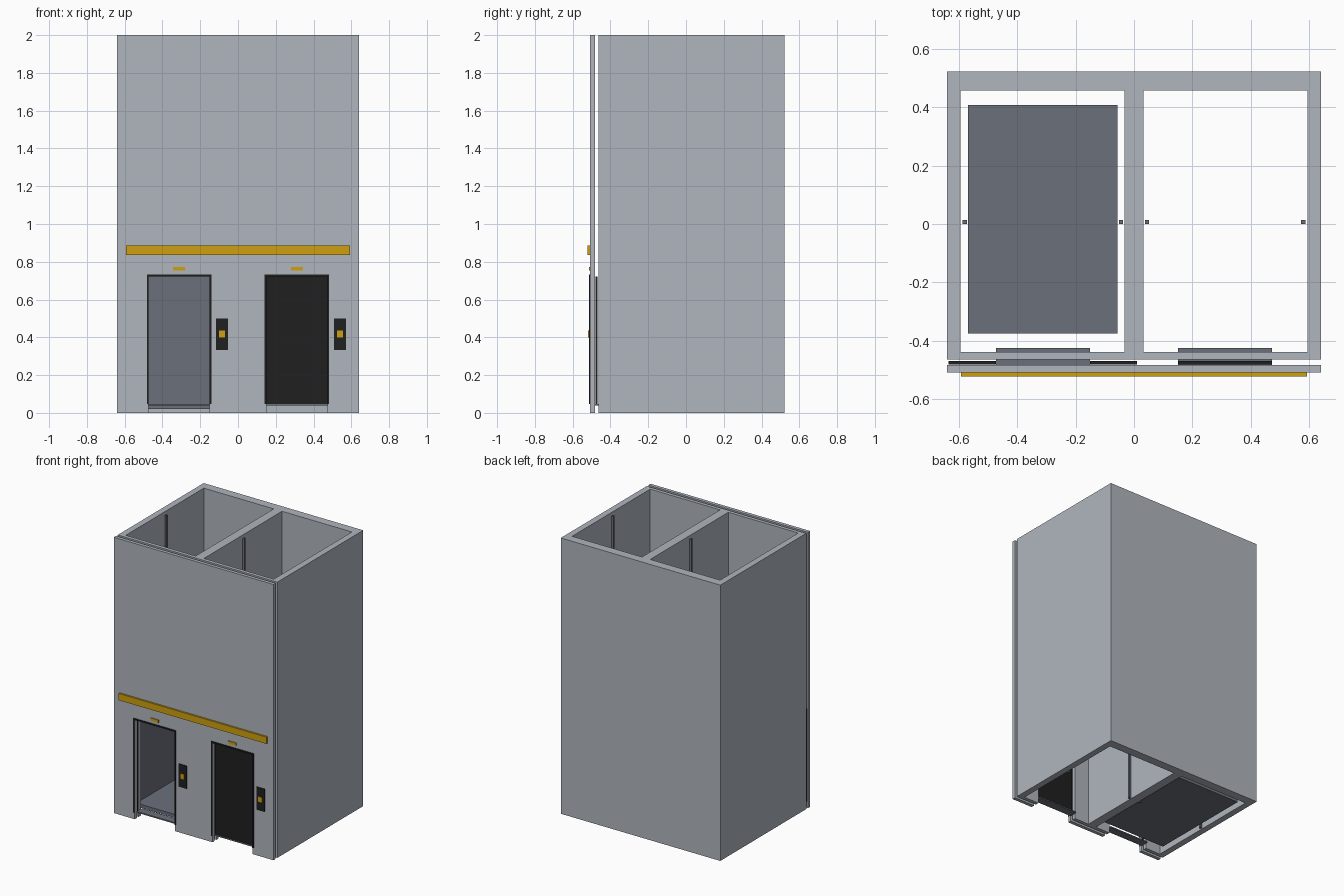
import bpy, bmesh

if "Cube" in bpy.data.objects:
    bpy.data.objects.remove(bpy.data.objects["Cube"])


def material(name, rgb):
    m = bpy.data.materials.new(name)
    m.diffuse_color = (*rgb, 1.0)
    m.use_nodes = True
    m.node_tree.nodes["Principled BSDF"].inputs["Base Color"].default_value = m.diffuse_color
    return m


CONCRETE = material("concrete_grey", (0.434, 0.468, 0.515))
SLATE = material("slate_metal", (0.147, 0.162, 0.198))
BLACK = material("black_metal", (0.014, 0.014, 0.014))
YELLOW = material("signal_yellow", (0.63, 0.352, 0.005))


def finish(name, bm, mat):
    bmesh.ops.recalc_face_normals(bm, faces=bm.faces)
    me = bpy.data.meshes.new(name)
    bm.to_mesh(me)
    bm.free()
    me.materials.append(mat)
    ob = bpy.data.objects.new(name, me)
    bpy.context.collection.objects.link(ob)
    return ob


def boxes(name, mat, *bounds):
    """One object from boxes given as (x0, x1, y0, y1, z0, z1)."""
    bm = bmesh.new()
    for x0, x1, y0, y1, z0, z1 in bounds:
        vs = bmesh.ops.create_cube(bm, size=1)["verts"]
        for v in vs:
            v.co = (x0 if v.co.x < 0 else x1,
                    y0 if v.co.y < 0 else y1,
                    z0 if v.co.z < 0 else z1)
    return finish(name, bm, mat)


def extrude_xz(name, mat, outline, y0, y1):
    """Front outline in x, z extruded through the depth."""
    bm = bmesh.new()
    face = bm.faces.new([bm.verts.new((x, y0, z)) for x, z in outline])
    ext = bmesh.ops.extrude_face_region(bm, geom=[face])["geom"]
    for v in ext:
        if isinstance(v, bmesh.types.BMVert):
            v.co.y = y1
    return finish(name, bm, mat)


W, H = 0.64, 2.0            # half width, height
XI, DIV = 0.594, 0.033      # inner wall face, half divider
YB, YBI = 0.521, 0.457      # back wall outside and inside
YFI, YF = -0.438, -0.464    # shaft front wall inside and outside
FA0, FA1 = -0.508, -0.483   # facade front and back
DX, DW, DH = 0.312, 0.161, 0.722   # doorway centre, half width, height
SILL = 0.047


def door_wall(half):
    pts = [(-half, 0)]
    for c in (-DX, DX):
        pts += [(c - DW, 0), (c - DW, DH), (c + DW, DH), (c + DW, 0)]
    return pts + [(half, 0), (half, H), (-half, H)]


# Twin shaft and separate facade
boxes("shaft_walls", CONCRETE,
      (-W, -XI, YF, YB, 0, H), (XI, W, YF, YB, 0, H),
      (-XI, XI, YBI, YB, 0, H), (-DIV, DIV, YFI, YBI, 0, H))
extrude_xz("shaft_front_wall", CONCRETE, door_wall(XI), YF, YFI)
extrude_xz("facade", CONCRETE, door_wall(W), FA0, FA1)

# Parts repeated for each lift
for side, c in (("left", -DX), ("right", DX)):
    a, b = c - DW, c + DW
    boxes(side + "_sill", SLATE, (a, b, FA1, -0.425, 0.038, SILL))
    f = 0.010
    extrude_xz(side + "_door_frame", BLACK,
               [(a - f, SILL), (a - f, DH + f), (b + f, DH + f), (b + f, SILL),
                (b, SILL), (b, DH), (a, DH), (a, SILL)], -0.513, FA0)
    boxes(side + "_door_sign", YELLOW,
          (c - 0.032, c + 0.032, -0.514, FA0, 0.753, 0.772))
    boxes(side + "_call_panel", BLACK,
          (c + 0.196, c + 0.259, -0.514, FA0, 0.334, 0.499))
    boxes(side + "_call_button", YELLOW,
          (c + 0.212, c + 0.243, -0.518, -0.514, 0.398, 0.435))
    # Door leaves: slid apart on the left, closed on the right
    slide = DW if side == "left" else 0
    for leaf, x0 in (("a", a - slide), ("b", c + slide)):
        boxes(f"{side}_door_leaf_{leaf}", BLACK,
              (x0, x0 + DW, -0.480, -0.469, SILL, DH))
    # Guide rails
    for k, x in (("a", c - 0.267), ("b", c + 0.267)):
        boxes(f"{side}_guide_rail_{k}", SLATE,
              (x - 0.007, x + 0.007, 0.0, 0.014, 0, 1.98))

# Cabin in the left shaft, open to the front
X0, X1, Y0, Y1, Z0, Z1, t = -0.568, -0.057, -0.375, 0.407, 0.02, 0.80, 0.015
boxes("cabin", SLATE,
      (X0, X1, Y0, Y1, Z0, 0.045), (X0, X1, Y0, Y1, Z1 - t, Z1),
      (X0, X0 + t, Y0, Y1, 0.045, Z1 - t), (X1 - t, X1, Y0, Y1, 0.045, Z1 - t),
      (X0 + t, X1 - t, Y1 - t, Y1, 0.045, Z1 - t))

# Yellow band across the facade
boxes("facade_band", YELLOW, (-0.592, 0.592, -0.521, FA0, 0.836, 0.885))
